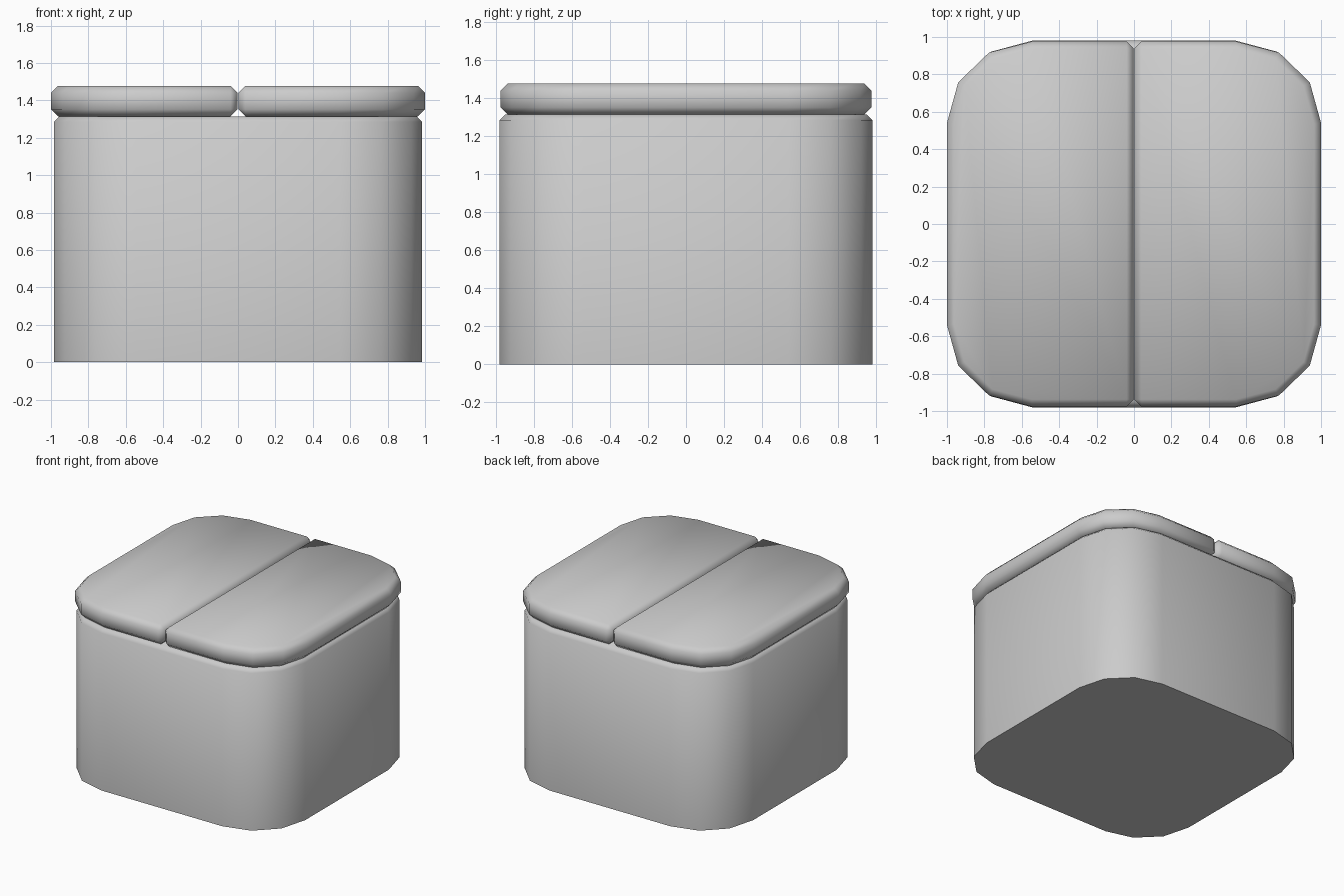
import bpy, bmesh
from math import sin, cos, pi, radians

if "Cube" in bpy.data.objects:
    bpy.data.objects.remove(bpy.data.objects["Cube"])


def corner(cx, cy, rx, ry, start):
    # Three-sided rounded corner, counter-clockwise
    return [(cx + rx * cos(start + i * pi / 6), cy + ry * sin(start + i * pi / 6))
            for i in range(4)]


def rounded_prism(name, outline, z0, z1, chamfer, bevel_bottom):
    bm = bmesh.new()
    face = bm.faces.new([bm.verts.new((x, y, z0)) for x, y in outline])
    ext = bmesh.ops.extrude_face_region(bm, geom=[face], use_keep_orig=True)
    top = [v for v in ext["geom"] if isinstance(v, bmesh.types.BMVert)]
    bmesh.ops.translate(bm, verts=top, vec=(0, 0, z1 - z0))
    bmesh.ops.recalc_face_normals(bm, faces=bm.faces)
    # Chamfer sharp edges, leaving the shallow corner facets alone
    edges = [e for e in bm.edges if e.calc_face_angle(0) > radians(45)
             and (bevel_bottom or min(v.co.z for v in e.verts) > z0 + 0.01)]
    bmesh.ops.bevel(bm, geom=edges, offset=chamfer, segments=1,
                    profile=0.5, affect='EDGES')
    bmesh.ops.recalc_face_normals(bm, faces=bm.faces)
    mesh = bpy.data.meshes.new(name)
    bm.to_mesh(mesh)
    bm.free()
    obj = bpy.data.objects.new(name, mesh)
    bpy.context.collection.objects.link(obj)
    bpy.ops.object.select_all(action='DESELECT')
    obj.select_set(True)
    bpy.context.view_layer.objects.active = obj
    bpy.ops.object.shade_smooth_by_angle(angle=radians(50))
    return obj


# Box body with a small chamfer round the top only
body = []
for k, (sx, sy) in enumerate([(1, 1), (-1, 1), (-1, -1), (1, -1)]):
    body += corner(sx * 0.545, sy * 0.54, 0.44, 0.44, k * pi / 2)
rounded_prism("box_body", body, 0, 1.315, 0.03, False)

# Two lid halves meeting along the middle
right = ([(0.002, -0.975)] + corner(0.55, -0.54, 0.45, 0.435, -pi / 2)
         + corner(0.55, 0.54, 0.45, 0.435, 0) + [(0.002, 0.975)])
left = [(-x, y) for x, y in reversed(right)]
rounded_prism("lid_right", right, 1.315, 1.477, 0.037, True)
rounded_prism("lid_left", left, 1.315, 1.477, 0.037, True)
